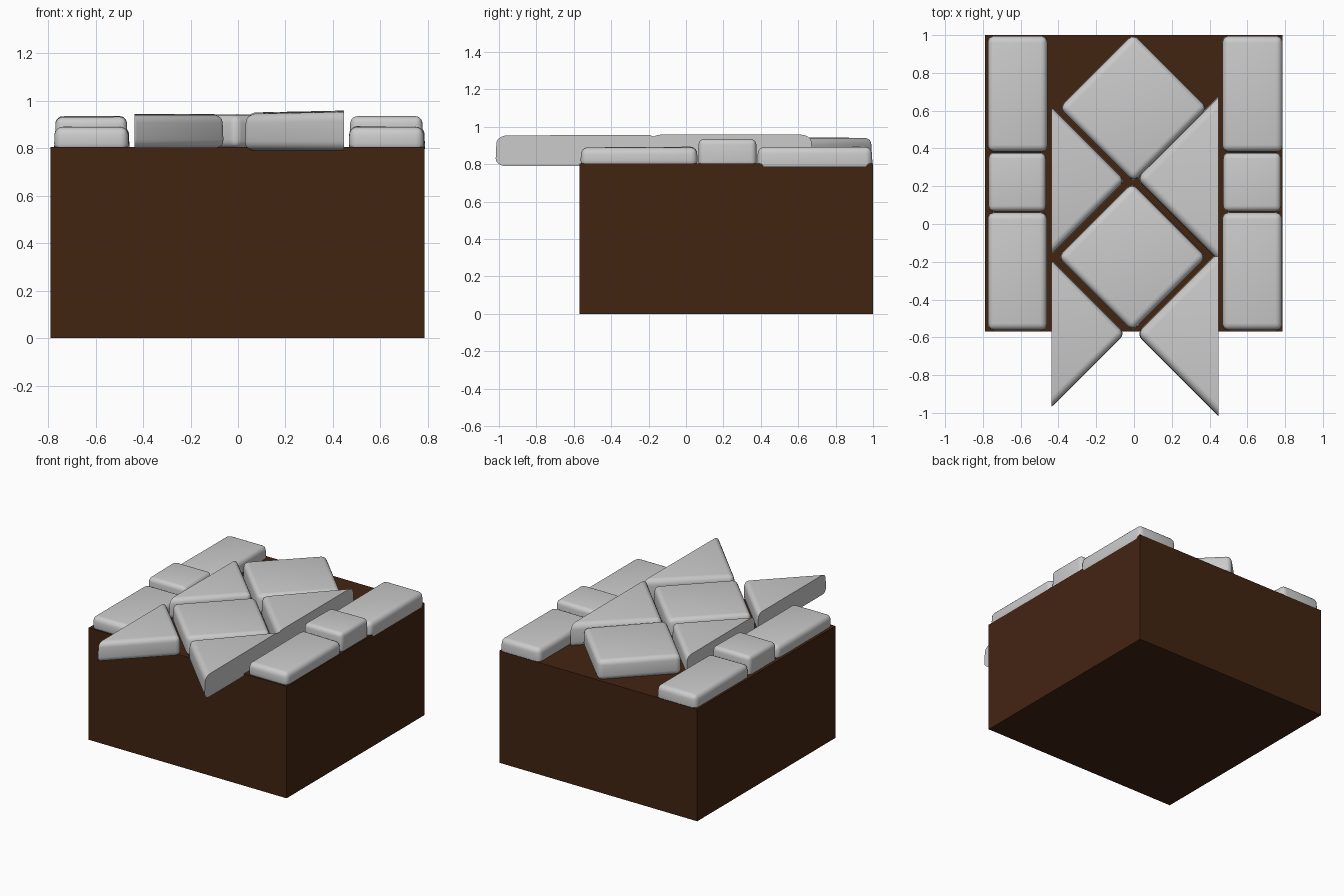
import bpy, bmesh, random
from mathutils import Vector

if "Cube" in bpy.data.objects:
    bpy.data.objects.remove(bpy.data.objects["Cube"])

random.seed(4)


def finish(name, bm):
    mesh = bpy.data.meshes.new(name)
    bmesh.ops.recalc_face_normals(bm, faces=bm.faces)
    bm.to_mesh(mesh)
    bm.free()
    obj = bpy.data.objects.new(name, mesh)
    bpy.context.collection.objects.link(obj)
    return obj


def stone(name, outline, z0, z1, soft=0.035, tilt=0.0, cut=None):
    """Rounded slab from a four-point outline; cut = (x, side) splits it flat."""
    bm = bmesh.new()
    cx = sum(p[0] for p in outline) / 4
    cy = sum(p[1] for p in outline) / 4
    low = [bm.verts.new((x, y, z0)) for x, y in outline]
    top = [bm.verts.new((cx + (x - cx) * 0.985, cy + (y - cy) * 0.985,
                         z1 + tilt * (x - cx) + random.uniform(-0.004, 0.002)))
           for x, y in outline]
    bm.faces.new(low[::-1])
    bm.faces.new(top)
    for i in range(4):
        j = (i + 1) % 4
        bm.faces.new((low[i], low[j], top[j], top[i]))
    bmesh.ops.bevel(bm, geom=bm.edges[:], offset=soft, segments=5,
                    profile=0.5, affect='EDGES', clamp_overlap=True)
    if cut:
        x, side = cut
        bmesh.ops.bisect_plane(bm, geom=bm.verts[:] + bm.edges[:] + bm.faces[:],
                               plane_co=Vector((x, 0, 0)), plane_no=Vector((side, 0, 0)),
                               clear_outer=True)
        bmesh.ops.holes_fill(bm, edges=[e for e in bm.edges if e.is_boundary], sides=0)
    obj = finish(name, bm)
    bpy.ops.object.select_all(action='DESELECT')
    obj.select_set(True)
    bpy.context.view_layer.objects.active = obj
    bpy.ops.object.shade_smooth_by_angle(angle=0.6)
    return obj


def rect(x0, x1, y0, y1):
    return [(x0, y0), (x1, y0), (x1, y1), (x0, y1)]


def diamond(cx, cy, r):
    return [(cx, cy - r), (cx + r, cy), (cx, cy + r), (cx - r, cy)]


# Earth block
bm = bmesh.new()
bmesh.ops.create_cube(bm, size=1)
for v in bm.verts:
    v.co = ((v.co.x * 1.575) - 0.002, v.co.y * 1.57 + 0.215, (v.co.z + 0.5) * 0.805)
earth = finish("earth_block", bm)
mat = bpy.data.materials.new("brown_earth")
mat.diffuse_color = (0.055, 0.018, 0.006, 1)
mat.use_nodes = True
mat.node_tree.nodes["Principled BSDF"].inputs["Base Color"].default_value = mat.diffuse_color
earth.data.materials.append(mat)

# Kerb stones along both sides
for label, x0, x1 in (("left", -0.775, -0.46), ("right", 0.467, 0.785)):
    stone(f"{label}_kerb_front", rect(x0, x1, -0.565, 0.063), 0.785, 0.893)
    stone(f"{label}_kerb_middle", rect(x0 + 0.004, x1 - 0.006, 0.065, 0.378), 0.785, 0.934, 0.03)
    stone(f"{label}_kerb_back", rect(x0, x1 + 0.003, 0.38, 0.998), 0.765, 0.893)

# Whole diamond pavers down the middle
stone("diamond_back", diamond(-0.003, 0.615, 0.395), 0.80, 0.942)
stone("diamond_front", diamond(-0.01, -0.175, 0.395), 0.80, 0.942)

# Half diamonds, split flat along their outer edge
for label, dy in (("back", 0.0), ("front", -0.81)):
    stone(f"left_half_{label}", diamond(-0.45, 0.23 + dy, 0.405), 0.80, 0.942,
          cut=(-0.437, -1))
    stone(f"right_half_{label}", diamond(0.49, 0.24 + dy * 1.015, 0.48), 0.79, 0.958,
          0.04, 0.02, cut=(0.447, 1))
